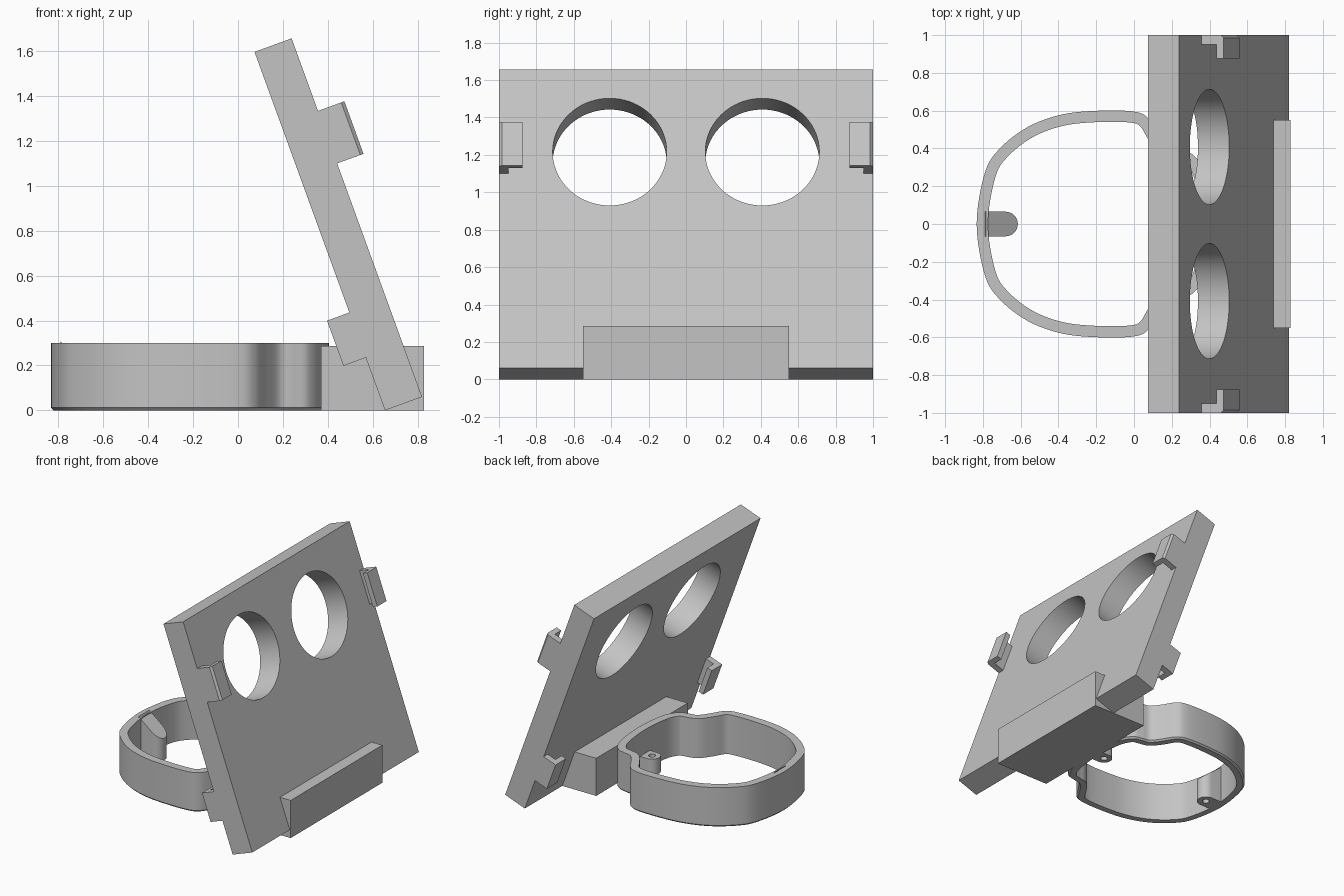
import bpy, bmesh, math
from mathutils import Matrix, Vector

cube = bpy.data.objects.get("Cube")
if cube:
    bpy.data.objects.remove(cube, do_unlink=True)

grey = bpy.data.materials.new("plain_grey")
grey.use_nodes = True
grey.diffuse_color = (0.55, 0.55, 0.55, 1)
grey.node_tree.nodes["Principled BSDF"].inputs["Base Color"].default_value = grey.diffuse_color


def finish(name, bm, matrix=None):
    bmesh.ops.recalc_face_normals(bm, faces=bm.faces)
    mesh = bpy.data.meshes.new(name)
    bm.to_mesh(mesh)
    bm.free()
    mesh.materials.append(grey)
    obj = bpy.data.objects.new(name, mesh)
    bpy.context.collection.objects.link(obj)
    if matrix:
        obj.matrix_world = matrix
    return obj


def prism(name, outline, low, high, matrix=None):
    """Extrude an xy outline from z = low to z = high (number or rule)."""
    bm = bmesh.new()
    top_of = high if callable(high) else lambda x: high
    bottom = [bm.verts.new((x, y, low)) for x, y in outline]
    top = [bm.verts.new((x, y, top_of(x))) for x, y in outline]
    bm.faces.new(bottom)
    bm.faces.new(top)
    for i in range(len(outline)):
        j = (i + 1) % len(outline)
        bm.faces.new((bottom[i], bottom[j], top[j], top[i]))
    return finish(name, bm, matrix)


def rect(x0, x1, y0, y1):
    return [(x0, y0), (x1, y0), (x1, y1), (x0, y1)]


def circle(cx, cy, r, n):
    return [(cx + r * math.cos(math.tau * i / n), cy + r * math.sin(math.tau * i / n)) for i in range(n)]


def smooth(obj):
    bpy.ops.object.select_all(action='DESELECT')
    obj.select_set(True)
    bpy.context.view_layer.objects.active = obj
    bpy.ops.object.shade_smooth_by_angle(angle=math.radians(30))


def cut(obj, cutter):
    mod = obj.modifiers.new("hole", 'BOOLEAN')
    mod.operation = 'DIFFERENCE'
    mod.solver = 'EXACT'
    mod.object = cutter
    bpy.context.view_layer.update()
    bpy.context.view_layer.objects.active = obj
    bpy.ops.object.modifier_apply(modifier=mod.name)
    bpy.data.objects.remove(cutter, do_unlink=True)


# Leaning frame: local x is the panel normal, local z runs up the panel
lean = Matrix.Translation((0.655, 0, 0)) @ Matrix.Rotation(math.radians(-20), 4, 'Y')
THICK, LENGTH, HOLE_U = 0.176, 1.70, 1.23

# Back panel with two round openings
panel = prism("panel", rect(0, THICK, -1, 1), 0, LENGTH, lean)
for side in (-1, 1):
    bm = bmesh.new()
    bmesh.ops.create_cone(bm, cap_ends=True, segments=72, radius1=0.305, radius2=0.305, depth=1,
                          matrix=Matrix.Translation((0, side * 0.408, HOLE_U))
                          @ Matrix.Rotation(math.pi / 2, 4, 'Y'))
    cut(panel, finish("opening_cutter", bm, lean))
smooth(panel)

# Hooked clips on the side edges: upper pair forward, lower pair rearward
for side, word in ((1, "left"), (-1, "right")):
    upper = [(0.15, 1), (0.286, 1), (0.301, 0.985), (0.301, 0.875),
             (0.262, 0.875), (0.262, 0.95), (0.15, 0.95)]
    lower = [(0.02, 1), (-0.106, 1), (-0.106, 0.875), (-0.067, 0.875), (-0.067, 0.95), (0.02, 0.95)]
    prism("upper_clip_" + word, [(n, side * y) for n, y in upper], 1.107, 1.356, lean)
    prism("lower_clip_" + word, [(n, side * y) for n, y in lower], 0.25, 0.464, lean)

# Foot block joining panel and ring
prism("foot_block", rect(0.37, 0.828, -0.55, 0.55), 0, 0.286)

# Ring outline: half of it, mirrored, then rounded with a spline
half = [(-0.79, 0.27), (-0.71, 0.4), (-0.56, 0.515), (-0.38, 0.58), (-0.18, 0.6), (0, 0.595),
        (0.075, 0.56), (0.13, 0.475), (0.185, 0.405), (0.25, 0.388), (0.315, 0.365),
        (0.37, 0.28), (0.397, 0.14)]
keys = [Vector((-0.833, 0))] + [Vector(p) for p in half] + [Vector((0.405, 0))]
keys += [Vector((x, -y)) for x, y in reversed(half)]


def spline(points, steps):
    out, n = [], len(points)
    for i in range(n):
        a, b, c, d = (points[(i + k) % n] for k in (-1, 0, 1, 2))
        for s in range(steps):
            t = s / steps
            out.append(0.5 * (2 * b + (c - a) * t + (2 * a - 5 * b + 4 * c - d) * t * t
                              + (3 * b - a - 3 * c + d) * t ** 3))
    return out


outer = spline(keys, 6)


def inset(points, amount):
    out = []
    for i, p in enumerate(points):
        tangent = (points[(i + 1) % len(points)] - points[i - 1]).normalized()
        out.append(p + Vector((tangent.y, -tangent.x)) * amount)
    return out


# Ring wall, swept around its section, with a small lower chamfer
section = [(0.012, 0), (0, 0.012), (0, 0.3), (0.06, 0.3), (0.06, 0)]
bm = bmesh.new()
loops = [[bm.verts.new((p.x, p.y, z)) for p in inset(outer, d)] for d, z in section]
for k, loop in enumerate(loops):
    following = loops[(k + 1) % len(loops)]
    for i in range(len(loop)):
        j = (i + 1) % len(loop)
        bm.faces.new((loop[i], loop[j], following[j], following[i]))
smooth(finish("ring", bm))


# Screw bosses inside the ring
def boss_outline(wall, centre, r):
    facing = 1 if centre > wall else -1
    arc = [(centre + facing * r * math.cos(a), r * math.sin(a))
           for a in (math.pi * (i / 16 - 0.5) for i in range(17))]
    return [(wall, -r)] + arc + [(wall, r)]


rear_boss = prism("far_boss", boss_outline(-0.79, -0.68, 0.065), 0, lambda x: 0.25 - 0.8 * max(x + 0.72, -0.07))
cut(rear_boss, prism("screw_cutter", circle(-0.68, 0, 0.025, 20), -0.1, 0.1))
smooth(rear_boss)

near_boss = prism("near_boss", boss_outline(0.37, 0.285, 0.06), 0, 0.12)
cut(near_boss, prism("screw_cutter", circle(0.285, 0, 0.025, 20), -0.1, 0.3))
smooth(near_boss)
